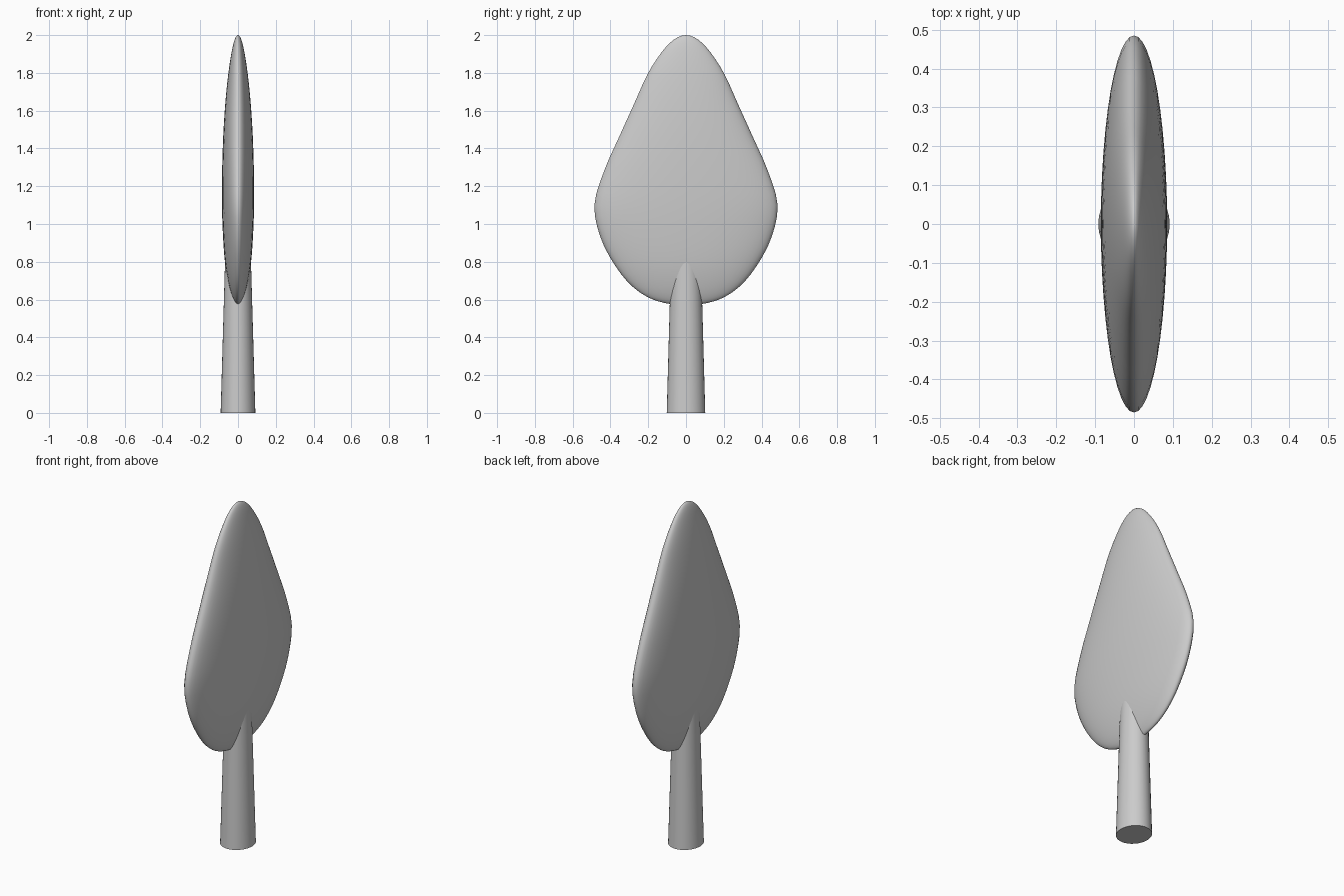
import bpy, bmesh
from math import cos, sin, pi, radians

cube = bpy.data.objects.get("Cube")
if cube:
    bpy.data.objects.remove(cube, do_unlink=True)

# Single plain grey
grey = bpy.data.materials.new("plain grey")
grey.use_nodes = True
colour = (0.6, 0.6, 0.6, 1.0)
grey.diffuse_color = colour
grey.node_tree.nodes["Principled BSDF"].inputs["Base Color"].default_value = colour


def loft(name, rings, sides):
    """Skin a stack of elliptical rings given as (z, half x, half y)."""
    bm = bmesh.new()
    loops = [[bm.verts.new((rx * cos(2 * pi * i / sides), ry * sin(2 * pi * i / sides), z))
              for i in range(sides)] for z, rx, ry in rings]
    for low, high in zip(loops, loops[1:]):
        for i in range(sides):
            j = (i + 1) % sides
            bm.faces.new((low[i], low[j], high[j], high[i]))
    if rings[0][1] > 0:
        bm.faces.new(loops[0][::-1])
        bm.faces.new(loops[-1])
    bmesh.ops.remove_doubles(bm, verts=bm.verts, dist=1e-5)
    bmesh.ops.recalc_face_normals(bm, faces=bm.faces)
    mesh = bpy.data.meshes.new(name)
    bm.to_mesh(mesh)
    bm.free()
    mesh.materials.append(grey)
    obj = bpy.data.objects.new(name, mesh)
    bpy.context.collection.objects.link(obj)
    bpy.ops.object.select_all(action='DESELECT')
    obj.select_set(True)
    bpy.context.view_layer.objects.active = obj
    bpy.ops.object.shade_smooth_by_angle(angle=radians(50))
    return obj


def smooth_curve(values, steps):
    """Catmull-Rom through values, reflected through the zero end points."""
    padded = [-values[1]] + values + [-values[-2]]
    out = []
    for k in range(len(values) - 1):
        a, b, c, d = padded[k:k + 4]
        for s in range(steps):
            t = s / steps
            out.append(b + 0.5 * t * (c - a + t * (2 * a - 5 * b + 4 * c - d
                                                   + t * (3 * (b - c) + d - a))))
    return out + [values[-1]]


# Blade: flattened teardrop, widths sampled at even angles from bottom to tip
half_width = smooth_curve([0, .16, .28, .375, .452, .485, .432, .35, .272, .205, .133, .065, 0], 3)
half_depth = smooth_curve([0, .022, .046, .067, .079, .085, .084, .078, .067, .052, .035, .018, 0], 3)
last = len(half_width) - 1
blade_rings = [(1.285 - 0.715 * cos(pi * i / last), half_depth[i], half_width[i])
               for i in range(last + 1)]
loft("blade", blade_rings, 48)

# Handle: tapered oval shaft that sinks into the blade
loft("handle", [(0, .092, .102), (.86, .067, .078)], 32)
